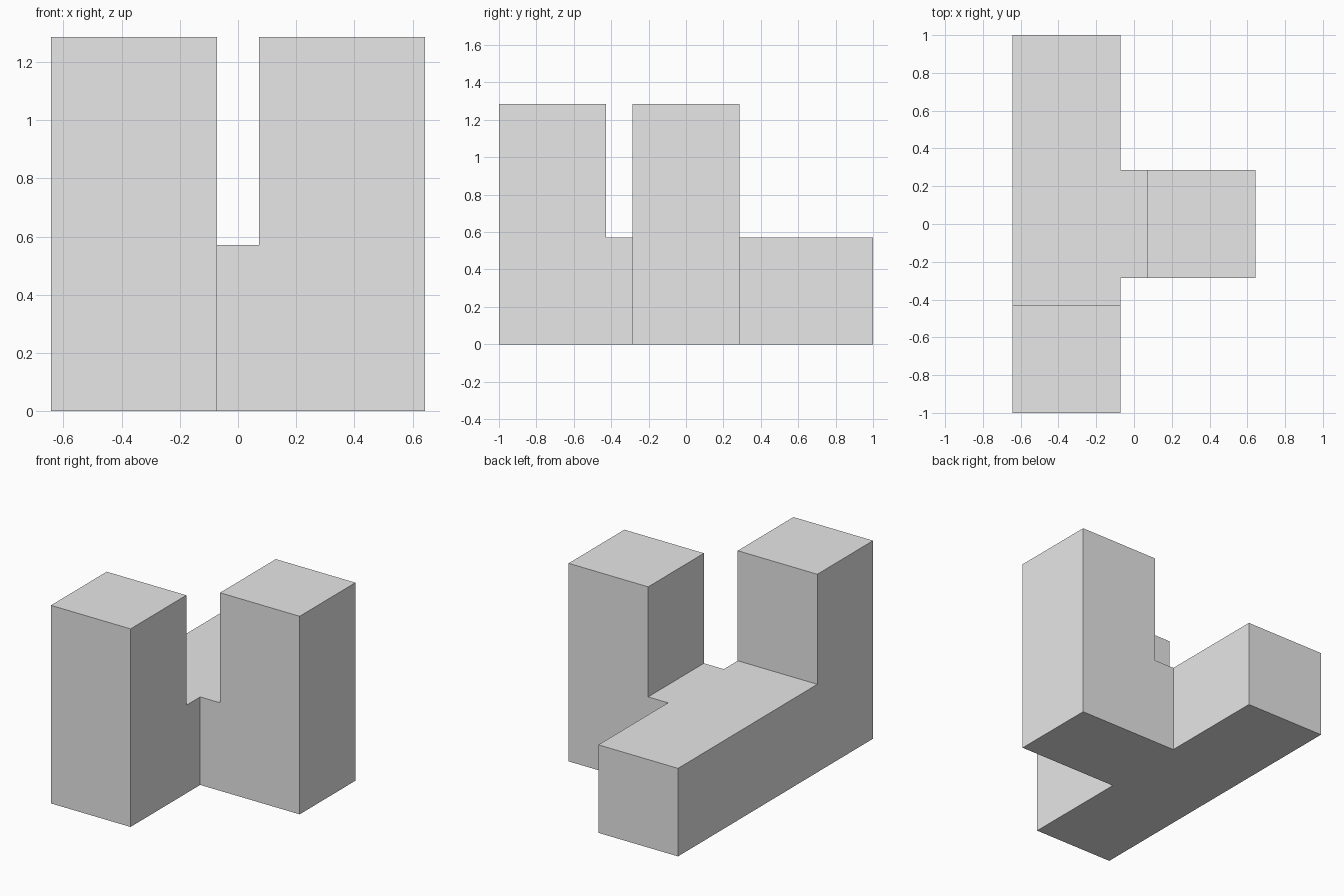
import bpy
import bmesh
from mathutils import Vector

default = bpy.data.objects.get("Cube")
if default:
    bpy.data.objects.remove(default, do_unlink=True)

U = 1 / 7            # layout module
LOW = 4 * U          # height of the T-shaped base
RISE = 5 * U         # extra height of the two towers

grey = bpy.data.materials.new("light_grey")
grey.use_nodes = True
colour = (0.8, 0.8, 0.8, 1)
grey.diffuse_color = colour
grey.node_tree.nodes["Principled BSDF"].inputs["Base Color"].default_value = colour


def extrude_up(bm, face, height):
    """Raise a face straight up, leaving no inner face behind."""
    result = bmesh.ops.extrude_face_region(bm, geom=[face])
    verts = [v for v in result["geom"] if isinstance(v, bmesh.types.BMVert)]
    bmesh.ops.translate(bm, verts=verts, vec=(0, 0, height))
    if face.is_valid:
        bmesh.ops.delete(bm, geom=[face], context="FACES_ONLY")


bm = bmesh.new()

# T-shaped base: a long wing with a side wing
plan = [(-4.5, -7), (-0.5, -7), (-0.5, -2), (4.5, -2),
        (4.5, 2), (-0.5, 2), (-0.5, 7), (-4.5, 7)]
bottom = bm.faces.new([bm.verts.new((x * U, y * U, 0)) for x, y in plan])
bottom_copy = bottom.copy()
extrude_up(bm, bottom, LOW)

# Cut the roof where the towers begin
for point, normal in (((0, -3 * U, 0), (0, 1, 0)), ((U / 2, 0, 0), (1, 0, 0))):
    bmesh.ops.bisect_plane(bm, geom=bm.verts[:] + bm.edges[:] + bm.faces[:],
                           plane_co=point, plane_no=normal)

# Front tower and side tower
for centre in (Vector((-2.5 * U, -5 * U, LOW)), Vector((2.5 * U, 0, LOW))):
    roof = min(bm.faces, key=lambda f: (f.calc_center_bounds() - centre).length)
    extrude_up(bm, roof, RISE)

# Merge coplanar faces so every wall is one clean polygon
bmesh.ops.remove_doubles(bm, verts=bm.verts[:], dist=0.0001)
bmesh.ops.dissolve_limit(bm, angle_limit=0.01, verts=bm.verts[:], edges=bm.edges[:])
bmesh.ops.recalc_face_normals(bm, faces=bm.faces[:])

mesh = bpy.data.meshes.new("building_block")
bm.to_mesh(mesh)
bm.free()
mesh.materials.append(grey)
block = bpy.data.objects.new("building_block", mesh)
bpy.context.scene.collection.objects.link(block)
